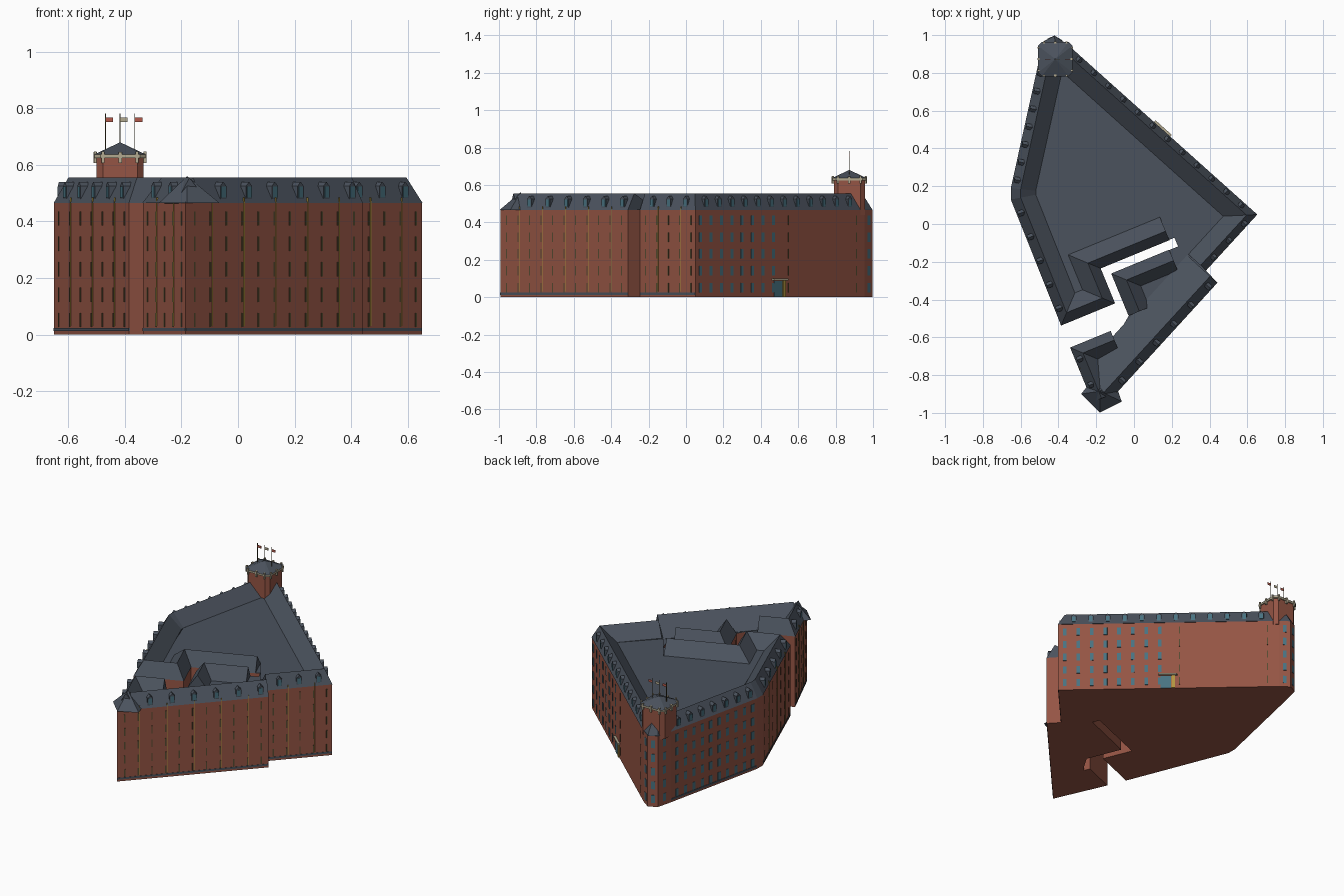
import bpy, bmesh, math
from mathutils import Vector as V

if "Cube" in bpy.data.objects:
    bpy.data.objects.remove(bpy.data.objects["Cube"])

EAVE, RIDGE, FLAT = 0.465, 0.555, 0.475


def material(name, rgb):
    m = bpy.data.materials.new(name)
    m.diffuse_color = (*rgb, 1)
    m.use_nodes = True
    m.node_tree.nodes["Principled BSDF"].inputs["Base Color"].default_value = m.diffuse_color
    return m


BRICK = material("brick", (0.30, 0.09, 0.058))
SLATE = material("slate", (0.07, 0.085, 0.11))
GLASS = material("glass", (0.065, 0.17, 0.22))
OLIVE = material("olive", (0.09, 0.07, 0.03))
GOLD = material("gold", (0.45, 0.30, 0.05))
STONE = material("stone", (0.45, 0.40, 0.28))
RED = material("red", (0.45, 0.10, 0.07))


def finish(bm, name, mat):
    bmesh.ops.recalc_face_normals(bm, faces=bm.faces)
    me = bpy.data.meshes.new(name)
    bm.to_mesh(me)
    bm.free()
    me.materials.append(mat)
    ob = bpy.data.objects.new(name, me)
    bpy.context.collection.objects.link(ob)
    return ob


def loft(bm, rings):
    """Closed tube through equal-length rings, capped at both ends."""
    vs = [[bm.verts.new(p) for p in r] for r in rings]
    n = len(vs[0])
    for a, b in zip(vs, vs[1:]):
        for j in range(n):
            k = (j + 1) % n
            bm.faces.new((a[j], a[k], b[k], b[j]))
    bm.faces.new(vs[0])
    bm.faces.new(vs[-1])


def prism(name, poly, z0, z1, mat):
    bm = bmesh.new()
    loft(bm, [[(x, y, z) for x, y in poly] for z in (z0, z1)])
    return finish(bm, name, mat)


def pyramid(name, poly, z, apex, mat):
    bm = bmesh.new()
    base = [bm.verts.new((x, y, z)) for x, y in poly]
    top = bm.verts.new(apex)
    bm.faces.new(base)
    for i in range(len(base)):
        bm.faces.new((base[i - 1], base[i], top))
    return finish(bm, name, mat)


def wing_roof(name, path, inner, z_in, ridge=0.05):
    """Steep outer slope, ridge and inner slope swept along the eaves."""
    pts = [V(p) for p in path]
    nrm = []
    for a, b in zip(pts, pts[1:]):
        t = (b - a).normalized()
        nrm.append(V((-t.y, t.x)))
    prof = [(-0.002, EAVE), (ridge, RIDGE), (inner, z_in), (inner, EAVE - 0.01)]
    rings = []
    for i, p in enumerate(pts):
        n1, n2 = nrm[max(i - 1, 0)], nrm[min(i, len(nrm) - 1)]
        m = (n1 + n2) / (1 + n1.dot(n2))
        rings.append([(*(p + m * d), z) for d, z in prof])
    bm = bmesh.new()
    loft(bm, rings)
    return finish(bm, name, SLATE)


def frame(a, b):
    a, b = V(a), V(b)
    t = (b - a).normalized()
    return a, b, t, V((t.y, -t.x))          # tangent and outward normal


def slab(bm, c, t, n, hw, z0, z1, d0, d1):
    """Box on a wall: half width hw along t, from depth d0 to d1 along n."""
    loft(bm, [[(*(c + t * s * hw + n * d), z) for s, d in
               ((-1, d0), (1, d0), (1, d1), (-1, d1))] for z in (z0, z1)])


# Plan of the block, counter-clockwise; L() uses the rotated courtyard grid
def L(u, v):
    return (-0.385 + 0.925 * u - 0.38 * v, -0.535 + 0.38 * u + 0.925 * v)


E, T1, T2, T3, T4 = (0.65, 0.05), (-0.36, 0.955), (-0.42, 0.998), (-0.475, 0.97), (-0.50, 0.87)
W1, W2, SW = (-0.65, 0.19), (-0.65, 0.13), L(0, 0)
S, SE, STEP, B0 = (-0.185, -0.993), (0.44, -0.31), (0.38, -0.245), L(0, -0.13)
court = [L(.305, 0), L(.305, .2), L(.73, .2), L(.73, .15), L(.35, .15), L(.35, -.09),
         L(.27, -.15), L(.23, -.17), L(.23, -.13)]
plan = [E, T1, T2, T3, T4, W1, W2, SW] + court + [B0, S, SE, STEP]
prism("brick_walls", plan, 0, EAVE, BRICK)
prism("roof_deck", plan, EAVE, EAVE + 0.003, SLATE)

# Roofs
prism("flat_roof", [(0.48, 0.05), (-0.40, 0.84), (-0.52, 0.17), L(.12, .12), L(.185, .12),
                    L(.185, .33), L(.70, .33), L(.73, .2), (0.275, -0.16)], EAVE - 0.01, FLAT, SLATE)
wing_roof("north_east_roof", [STEP, E, T1], 0.125, FLAT, 0.038)
wing_roof("west_roof", [T4, W1, W2, SW, L(.305, 0), L(.305, .2), L(.70, .2)], 0.13, FLAT)
wing_roof("south_west_roof", [L(.23, -.13), B0, L(0, -.44)], 0.12, 0.47)
sv = V(S).lerp(V(SE), 0.10)
wing_roof("south_east_roof", [sv, SE], 0.215, 0.47)
wing_roof("courtyard_roof", [L(.68, .15), L(.35, .15), L(.35, -.09)], 0.12, EAVE, 0.06)
pyramid("south_corner_roof", [(-.28, -.90), (-.18, -.998), (-.065, -.94), (-.10, -.84), (-.2, -.8)],
        EAVE, (-0.18, -0.885, 0.56), SLATE)

# Tower at the north corner
TC = V((-0.417, 0.873))


def chamfered(h, c):
    q = [(h, c - h), (h, h - c), (h - c, h), (c - h, h), (-h, h - c), (-h, c - h), (c - h, -h), (h - c, -h)]
    return [(TC.x + x, TC.y + y) for x, y in q]


bm = bmesh.new()
turret = [T1, T2, T3, T4, (-0.417, 0.84)]
loft(bm, [[(*p, EAVE) for p in turret], [(*TC.lerp(V(p), 0.55), RIDGE) for p in turret]])
finish(bm, "turret_roof", SLATE)
prism("tower_wall", chamfered(0.083, 0.022), 0.44, 0.63, BRICK)
prism("tower_cornice", chamfered(0.090, 0.02), 0.624, 0.636, STONE)
pyramid("tower_roof", chamfered(0.091, 0.02), 0.637, (TC.x, TC.y, 0.68), SLATE)
bm = bmesh.new()
ring = chamfered(0.088, 0.028)
for p in ring:
    slab(bm, V(p), V((1, 0)), V((0, 1)), 0.005, 0.607, 0.648, -0.005, 0.005)
for x, y in ((1, 0), (-1, 0), (0, 1), (0, -1)):
    slab(bm, TC + V((x, y)) * 0.088, V((1, 0)), V((0, 1)), 0.006, 0.607, 0.646, -0.006, 0.006)
finish(bm, "cornice_brackets", STONE)
for i, (dx, mat) in enumerate(((-0.052, RED), (0, STONE), (0.052, RED))):
    for name, hw, off, z0, z1, m in (("flagpole", .0015, 0, .645, .782, OLIVE),
                                     ("flag", .0125, .014, .752, .768, mat)):
        bm = bmesh.new()
        slab(bm, TC + V((dx + off, 0)), V((1, 0)), V((0, 1)), hw, z0, z1, -.0012, .0012)
        finish(bm, f"{name}_{i + 1}", m)

# Facade rows: start, end, columns, first and last fraction, half width, blue glass?
rows = [(E, T1, 8, .03, .46, .011, True), (E, T1, 2, .55, .95, .003, False),
        (T1, T2, 1, .5, .5, .012, True), (T2, T3, 1, .5, .5, .012, True),
        (T3, T4, 1, .5, .5, .012, True), (T4, W1, 10, .07, .95, .012, True),
        (W2, SW, 7, .06, .94, .004, False), (B0, S, 5, .1, .9, .004, False),
        (S, SE, 11, .05, .95, .004, False), (STEP, E, 5, .1, .92, .004, False),
        (L(.305, .2), L(.70, .2), 5, .1, .9, .004, False),
        (L(.35, .15), L(.35, -.09), 3, .15, .85, .004, False)]
blue, dark, strips = bmesh.new(), bmesh.new(), bmesh.new()
for a, b, num, f0, f1, hw, is_blue in rows:
    a, b, t, n = frame(a, b)
    for i in range(num):
        c = a.lerp(b, f0 + (f1 - f0) * i / max(num - 1, 1))
        for lvl in range(5):
            z = 0.05 + 0.09 * lvl
            slab(blue if is_blue else dark, c, t, n, hw, z - .024, z + .026, -.005, .002)
        if not is_blue and num > 3 and i % 2:
            slab(strips, c + t * 0.009, t, n, .0015, .03, .485, -.003, .0025)
finish(blue, "blue_windows", GLASS)
finish(dark, "narrow_windows", OLIVE)
finish(strips, "gold_downpipes", GOLD)

# Dormers along the outer slopes
shells, panes = bmesh.new(), bmesh.new()
for a, b, num, f0, f1 in ((E, T1, 12, .07, .92), (T4, W1, 7, .1, .93), (W2, SW, 5, .12, .88),
                          (B0, S, 2, .2, .6), (S, SE, 6, .22, .95), (STEP, E, 3, .2, .8)):
    a, b, t, n = frame(a, b)
    for i in range(num):
        c = a.lerp(b, f0 + (f1 - f0) * i / (num - 1))
        prof = [(-.016, .478), (.016, .478), (.016, .525), (0, .54), (-.016, .525)]
        loft(shells, [[(*(c + t * s - n * d), z) for s, z in prof] for d in (.006, .045)])
        slab(panes, c, t, n, .011, .485, .523, -.008, -.004)
finish(shells, "dormers", SLATE)
finish(panes, "dormer_windows", GLASS)

# Plinth band along the street fronts
bm = bmesh.new()
for a, b in ((T4, W1), (W2, SW), (B0, S), (S, SE), (STEP, E)):
    a, b, t, n = frame(a, b)
    slab(bm, (a + b) / 2, t, n, (b - a).length / 2, .012, .024, -.003, .002)
finish(bm, "plinth_band", SLATE)

# Entrance on the north-east side
a, b, t, n = frame(E, T1)
door = a.lerp(b, 0.497)
for name, off, hw, z0, z1, d1, m in (("door_glass", -.012, .032, 0, .085, .003, GLASS),
                                     ("door_panel", .034, .010, 0, .088, .006, GOLD),
                                     ("door_canopy", 0, .058, .090, .100, .014, STONE)):
    bm = bmesh.new()
    slab(bm, door + t * off, t, n, hw, z0, z1, -.004, d1)
    finish(bm, name, m)
